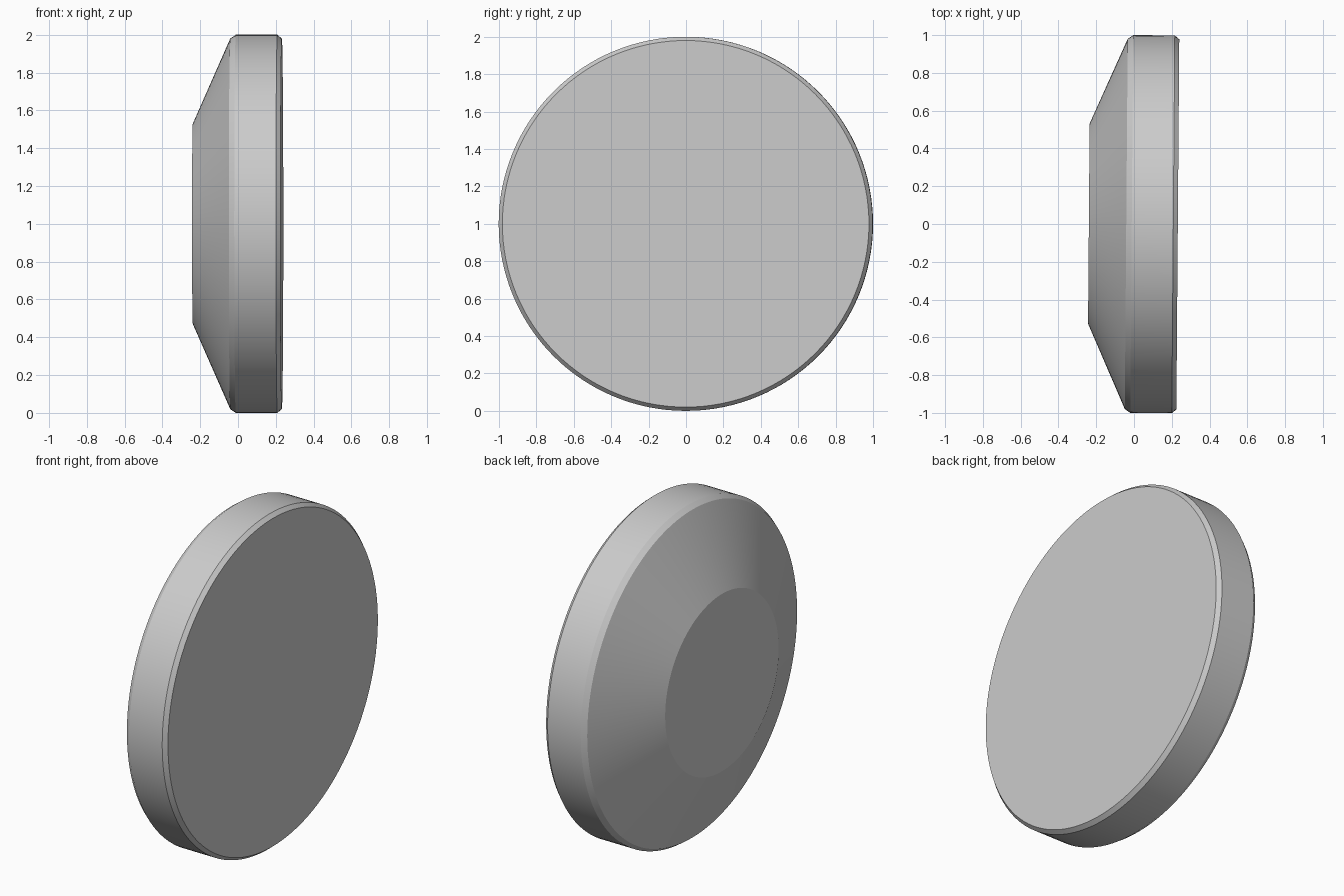
import bpy, bmesh, math
from mathutils import Matrix

if "Cube" in bpy.data.objects:
    bpy.data.objects.remove(bpy.data.objects["Cube"])

# Half profile of the disc: (position along axis, radius)
PROFILE = [(-0.239, 0.53), (-0.041, 0.98), (-0.012, 1.0), (0.208, 1.0), (0.232, 0.98)]
SEGMENTS = 128

# Lathe the profile around the x axis
bm = bmesh.new()
rings = []
for x, r in PROFILE:
    rings.append([bm.verts.new((x, r * math.cos(a), r * math.sin(a)))
                  for a in (2 * math.pi * i / SEGMENTS for i in range(SEGMENTS))])
for a, b in zip(rings, rings[1:]):
    for i in range(SEGMENTS):
        j = (i + 1) % SEGMENTS
        bm.faces.new((a[i], a[j], b[j], b[i]))

# Flat back cap and front face
bm.faces.new(rings[0])
bm.faces.new(rings[-1])
bmesh.ops.recalc_face_normals(bm, faces=bm.faces)

# Stand it on the ground with the slight turn seen from the top
bm.transform(Matrix.Translation((0, 0, 1)) @ Matrix.Rotation(math.radians(-0.45), 4, 'Z'))

mesh = bpy.data.meshes.new("bevelled_disc")
bm.to_mesh(mesh)
bm.free()
disc = bpy.data.objects.new("bevelled_disc", mesh)
bpy.context.collection.objects.link(disc)

# Smooth round walls, crisp profile corners
bpy.context.view_layer.objects.active = disc
disc.select_set(True)
bpy.ops.object.shade_smooth_by_angle(angle=math.radians(15))
